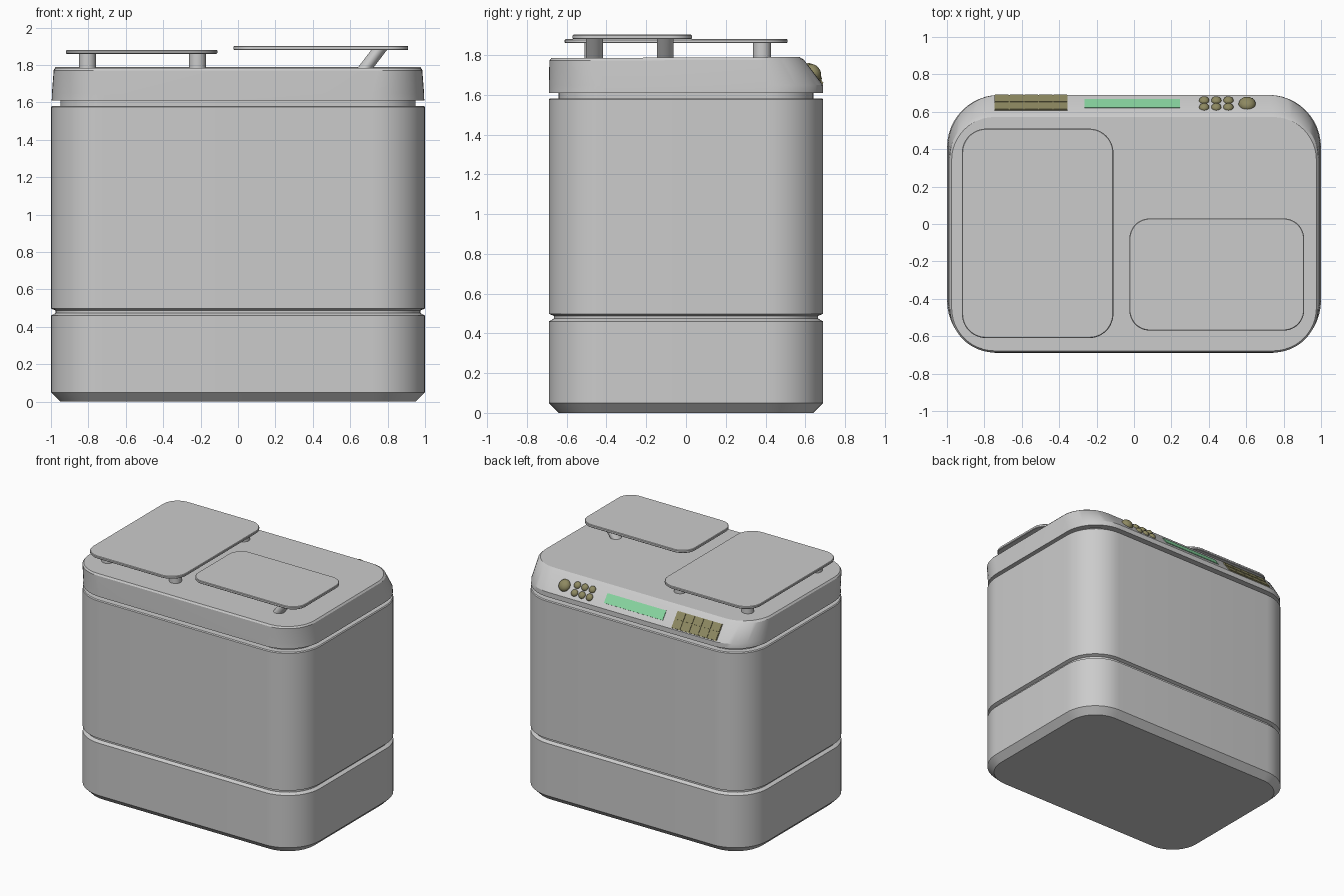
import bpy, bmesh, math
from mathutils import Vector, Matrix

if "Cube" in bpy.data.objects:
    bpy.data.objects.remove(bpy.data.objects["Cube"])

THETA = math.radians(52.3)   # tilt of the control panel slope


def material(name, rgb):
    m = bpy.data.materials.new(name)
    m.diffuse_color = (*rgb, 1)
    m.use_nodes = True
    m.node_tree.nodes["Principled BSDF"].inputs["Base Color"].default_value = m.diffuse_color
    return m


OLIVE = material("olive_keys", (0.27, 0.25, 0.12))
GREEN = material("green_display", (0.25, 0.68, 0.36))


def finish(bm, name, mat=None, angle=30):
    bmesh.ops.recalc_face_normals(bm, faces=bm.faces[:])
    me = bpy.data.meshes.new(name)
    bm.to_mesh(me)
    bm.free()
    ob = bpy.data.objects.new(name, me)
    bpy.context.collection.objects.link(ob)
    if mat:
        me.materials.append(mat)
    bpy.ops.object.select_all(action='DESELECT')
    bpy.context.view_layer.objects.active = ob
    ob.select_set(True)
    bpy.ops.object.shade_smooth_by_angle(angle=math.radians(angle))
    return ob


def outline(x0, x1, y0, y1, r, n=12):
    """Points of a rounded rectangle, counter-clockwise."""
    pts = []
    corners = [(x1 - r, y1 - r), (x0 + r, y1 - r), (x0 + r, y0 + r), (x1 - r, y0 + r)]
    for k, (cx, cy) in enumerate(corners):
        for i in range(n + 1):
            a = math.pi / 2 * (k + i / n)
            pts.append((cx + r * math.cos(a), cy + r * math.sin(a)))
    return pts


def loft(name, rings, mat=None, tilt=0.0):
    """rings: (z, x0, x1, y0, y1, radius); tilt raises the last two rings to the back."""
    bm = bmesh.new()
    loops = []
    for k, (z, *rect) in enumerate(rings):
        t = tilt if k >= len(rings) - 2 else 0
        loops.append([bm.verts.new((x, y, z + t * y)) for x, y in outline(*rect)])
    for a, b in zip(loops, loops[1:]):
        for i in range(len(a)):
            j = (i + 1) % len(a)
            bm.faces.new((a[i], a[j], b[j], b[i]))
    bm.faces.new(loops[0])
    bm.faces.new(loops[-1])
    return finish(bm, name, mat)


def inset_ring(z, d):
    return (z, -1 + d, 1 - d, -0.69 + d, 0.69 - d, 0.28 - d)


# Main housing with chamfered foot and groove
loft("housing", [inset_ring(z, d) for z, d in [
    (0, 0.05), (0.05, 0), (0.46, 0), (0.474, 0.025), (0.488, 0.025),
    (0.498, 0), (1.575, 0), (1.582, 0.006)]])
# Recessed neck under the lid
loft("neck", [inset_ring(1.57, 0.05), inset_ring(1.62, 0.05)])
# Lid with sloping back panel
loft("lid", [
    (1.61, -0.996, 0.996, -0.69, 0.69, 0.28),
    (1.648, -0.995, 0.995, -0.69, 0.69, 0.28),
    (1.774, -0.985, 0.985, -0.687, 0.593, 0.24),
    (1.787, -0.975, 0.975, -0.678, 0.572, 0.23)], tilt=0.004)


def plate(name, x0, x1, y0, y1, z0, z1, r):
    b = 0.004
    loft(name, [(z0, x0 + b, x1 - b, y0 + b, y1 - b, r - b),
                (z0 + b, x0, x1, y0, y1, r), (z1 - b, x0, x1, y0, y1, r),
                (z1, x0 + b, x1 - b, y0 + b, y1 - b, r - b)])


def leg(name, x, y, z0, z1, r=0.045, lean=0.0):
    bm = bmesh.new()
    bmesh.ops.create_cone(bm, cap_ends=True, segments=24, radius1=r, radius2=r, depth=z1 - z0)
    for v in bm.verts:
        v.co += Vector((x + (lean if v.co.z > 0 else 0), y, (z0 + z1) / 2))
    finish(bm, name)


# Raised top plates and their legs
plate("large_plate", -0.92, -0.11, -0.61, 0.51, 1.86, 1.88, 0.13)
plate("small_plate", -0.025, 0.91, -0.57, 0.03, 1.88, 1.902, 0.11)
for x in (-0.805, -0.217):
    for y in (-0.465, 0.382):
        leg("large_plate_leg", x, y, 1.77, 1.865)
for y in (-0.46, -0.105):
    leg("small_plate_leg", 0.67, y, 1.77, 1.885, r=0.042, lean=0.088)


def panel_matrix(x, y):
    """Frame on the sloping panel at plan position (x, y)."""
    t = (y - 0.593) / (0.69 - 0.593)
    z = 1.776 + t * (1.648 - 1.776)
    return Matrix.Translation((x, y, z)) @ Matrix.Rotation(-THETA, 4, 'X')


def panel_box(name, x, y, w, h, thick, mat):
    bm = bmesh.new()
    bmesh.ops.create_cube(bm, size=1)
    bmesh.ops.transform(bm, matrix=panel_matrix(x, y) @ Matrix.Diagonal((w, h, thick, 1)), verts=bm.verts)
    finish(bm, name, mat)


def panel_dome(name, x, y, r, mat):
    bm = bmesh.new()
    bmesh.ops.create_uvsphere(bm, u_segments=24, v_segments=12, radius=r)
    bmesh.ops.transform(bm, matrix=panel_matrix(x, y) @ Matrix.Diagonal((1, 1, 0.75, 1)), verts=bm.verts)
    finish(bm, name, mat, 60)


# Keypad: backing and two rows of keys
panel_box("keypad_base", -0.55, 0.647, 0.39, 0.13, 0.008, OLIVE)
for i in range(5):
    for y in (0.627, 0.667):
        panel_box("key", -0.55 + (i - 2) * 0.078, y, 0.072, 0.06, 0.016, OLIVE)
# Display strip
panel_box("display", -0.01, 0.643, 0.51, 0.075, 0.008, GREEN)
# Small buttons and large knob
for x in (0.375, 0.44, 0.505):
    for y in (0.624, 0.66):
        panel_dome("button", x, y, 0.027, OLIVE)
panel_dome("knob", 0.605, 0.641, 0.046, OLIVE)
